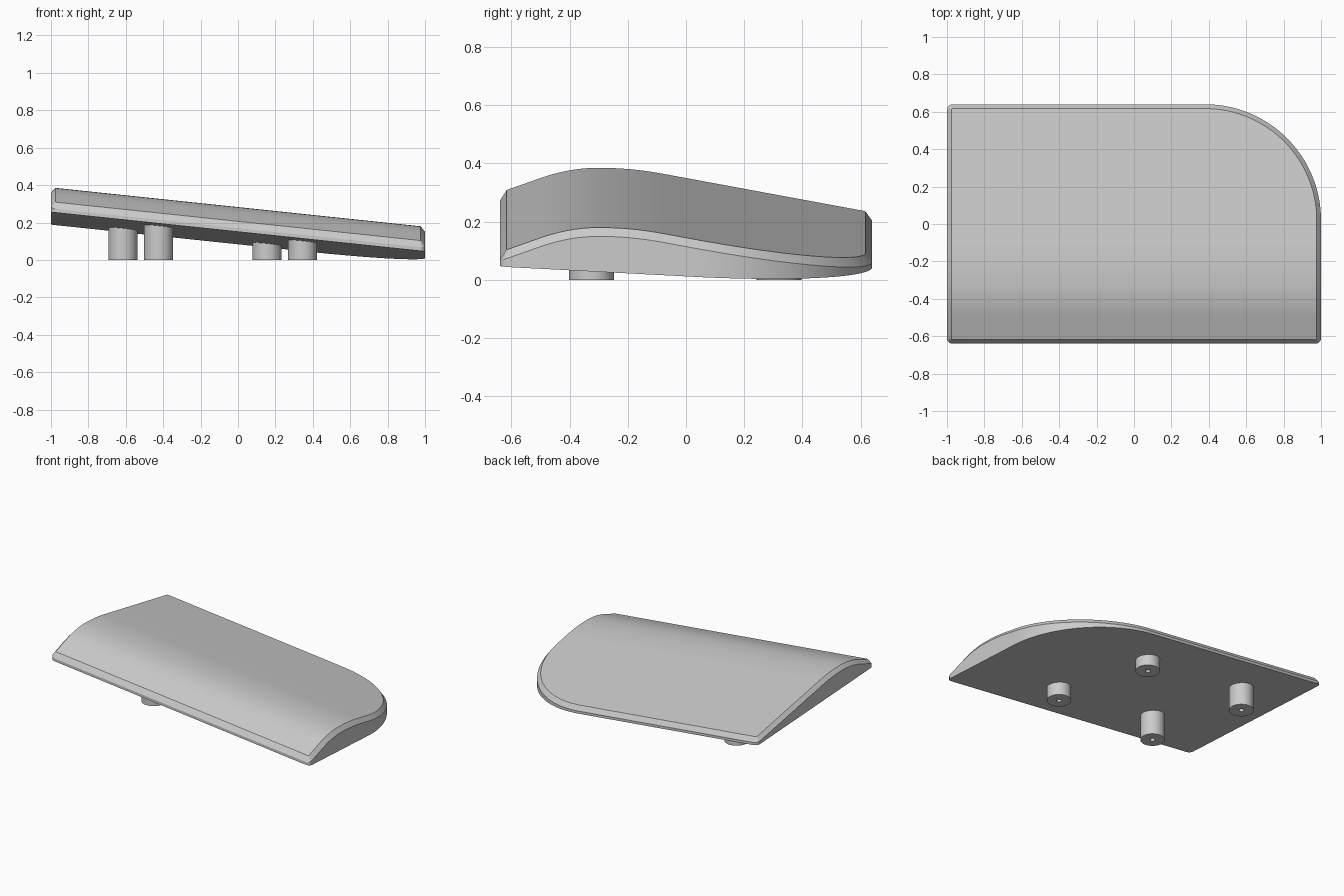
import bpy, bmesh, math
from mathutils import Vector

cube = bpy.data.objects.get("Cube")
if cube:
    bpy.data.objects.remove(cube, do_unlink=True)

HALF_X, HALF_Y = 1.0, 0.64
TILT_X, TILT_Y = math.tan(math.radians(6)), math.tan(math.radians(3))
CREST = -0.3

grey = bpy.data.materials.new("plain_grey")
grey.use_nodes = True
grey.diffuse_color = (0.6, 0.6, 0.6, 1)
grey.node_tree.nodes["Principled BSDF"].inputs["Base Color"].default_value = (0.6, 0.6, 0.6, 1)


def top_z(x, y):
    """Crested top: parabolic around the crest, straight slopes beyond."""
    d = abs(y - CREST)
    bend, reach = (0.42, 0.22) if y > CREST else (0.88, 0.2)
    t = min(d, reach)
    return 0.2825 - bend * t * t - 2 * bend * reach * (d - t) - TILT_X * x


def base_z(x, y):
    return 0.117 - TILT_X * x - TILT_Y * y


def finish(name, bm):
    bmesh.ops.recalc_face_normals(bm, faces=bm.faces)
    mesh = bpy.data.meshes.new(name)
    bm.to_mesh(mesh)
    bm.free()
    mesh.materials.append(grey)
    obj = bpy.data.objects.new(name, mesh)
    bpy.context.collection.objects.link(obj)
    bpy.ops.object.select_all(action='DESELECT')
    obj.select_set(True)
    bpy.context.view_layer.objects.active = obj
    bpy.ops.object.shade_smooth_by_angle(angle=math.radians(25))
    return obj


def rounded_outline():
    """Rectangle with three small corners and one large rounded corner."""
    points = []
    corners = [(1, 1, 0.62, 40), (-1, 1, 0.03, 6), (-1, -1, 0.03, 6), (1, -1, 0.03, 6)]
    for quarter, (sx, sy, r, steps) in enumerate(corners):
        cx, cy = sx * (HALF_X - r), sy * (HALF_Y - r)
        for i in range(steps + 1):
            a = (quarter + i / steps) * math.pi / 2
            points.append((cx + r * math.cos(a), cy + r * math.sin(a), 0))
    return points


# Rest body: sliced outline, bevelled rim, crested top, tilted flat base
bm = bmesh.new()
bm.faces.new([bm.verts.new(p) for p in rounded_outline()])
for i in range(25):
    y = -0.5 + 0.42 * i / 24
    bmesh.ops.bisect_plane(bm, geom=bm.verts[:] + bm.edges[:] + bm.faces[:],
                           plane_co=(0, y, 0), plane_no=(0, 1, 0))
bmesh.ops.inset_region(bm, faces=bm.faces[:], thickness=0.023,
                       use_boundary=True, use_even_offset=True)
rim = [e for e in bm.edges if e.is_boundary]
rim_verts = {v for e in rim for v in e.verts}
for v in bm.verts:
    v.co.z = top_z(v.co.x, v.co.y) - (0.028 if v in rim_verts else 0)
walls = bmesh.ops.extrude_edge_only(bm, edges=rim)["geom"]
for v in walls:
    if isinstance(v, bmesh.types.BMVert):
        v.co.z = base_z(v.co.x, v.co.y)
bmesh.ops.holes_fill(bm, edges=[e for e in bm.edges if e.is_boundary], sides=0)
finish("rest_body", bm)


# Feet: posts with a small screw hole underneath, sunk slightly into the base
def foot(name, x, y, radius=0.077, hole=0.016, sides=40):
    bm = bmesh.new()
    profile = [(hole, 0.06), (hole, 0), (radius, 0), (radius, None)]
    rings = []
    for r, z in profile:
        ring = []
        for i in range(sides):
            a = 2 * math.pi * i / sides
            px, py = x + r * math.cos(a), y + r * math.sin(a)
            height = base_z(px, py) + 0.004 if z is None else z
            ring.append(bm.verts.new((px, py, height)))
        rings.append(ring)
    for low, high in zip(rings, rings[1:]):
        for i in range(sides):
            j = (i + 1) % sides
            bm.faces.new((low[i], low[j], high[j], high[i]))
    bm.faces.new(rings[0])
    bm.faces.new(rings[-1])
    finish(name, bm)


for name, x, y in [("front_foot_a", -0.425, -0.325), ("front_foot_b", 0.345, -0.325),
                   ("back_foot_a", -0.615, 0.32), ("back_foot_b", 0.155, 0.32)]:
    foot(name, x, y)
